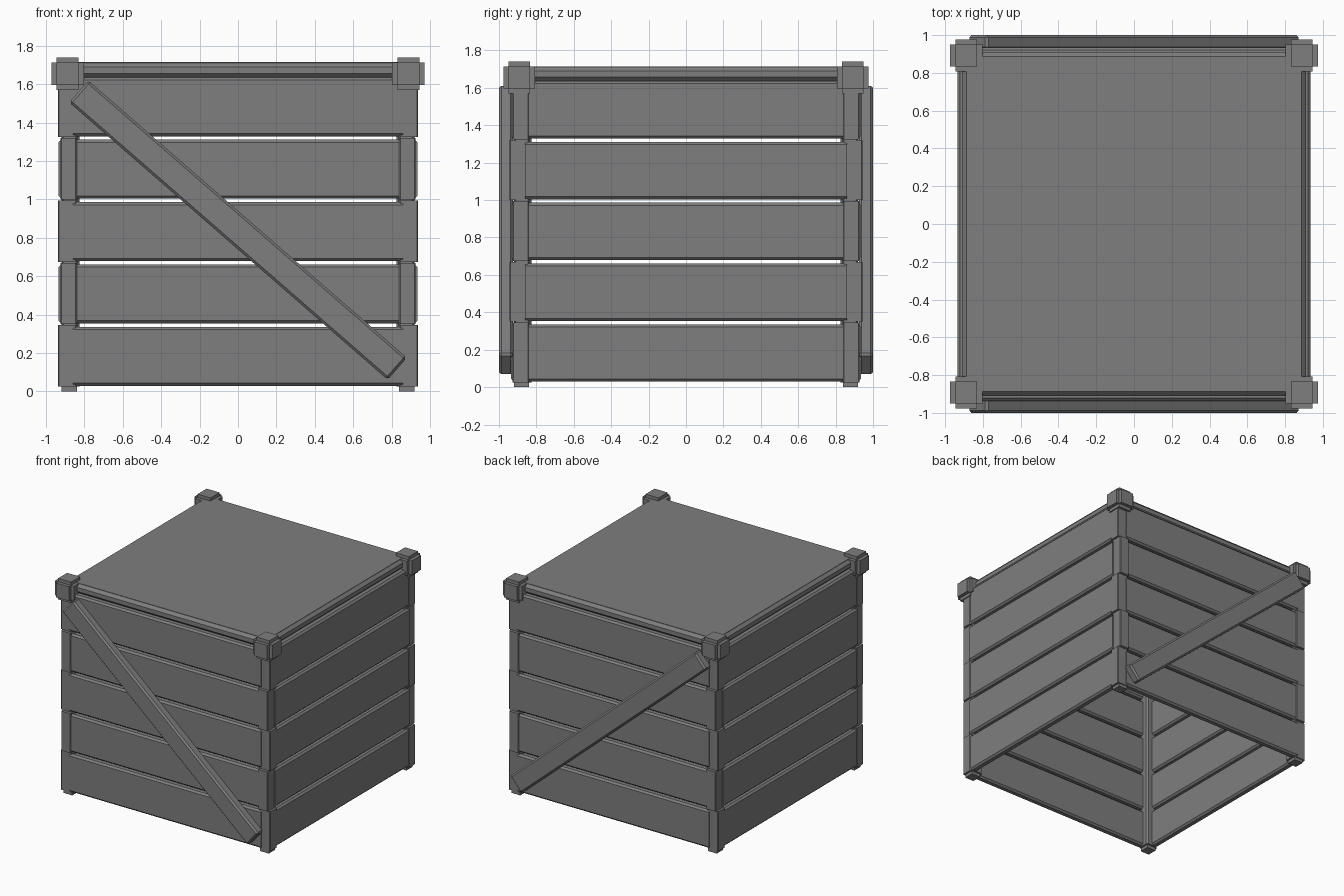
import bpy, bmesh, math
from mathutils import Matrix, Vector

if "Cube" in bpy.data.objects:
    bpy.data.objects.remove(bpy.data.objects["Cube"], do_unlink=True)

GREY = (0.21, 0.21, 0.21, 1)
mat = bpy.data.materials.new("grey")
mat.use_nodes = True
mat.diffuse_color = GREY
mat.node_tree.nodes["Principled BSDF"].inputs["Base Color"].default_value = GREY


def box(name, lo, hi, bevel=0.0, axis=None, matrix=Matrix()):
    """Box between two corners; bevels all edges, or only those along one axis."""
    lo, hi = Vector(lo), Vector(hi)
    bm = bmesh.new()
    bmesh.ops.create_cube(bm, size=1)
    bmesh.ops.scale(bm, vec=hi - lo, verts=bm.verts)
    bmesh.ops.translate(bm, vec=(lo + hi) / 2, verts=bm.verts)
    if bevel:
        edges = [e for e in bm.edges if axis is None or
                 abs((e.verts[0].co - e.verts[1].co).normalized()[axis]) > 0.9]
        bmesh.ops.bevel(bm, geom=edges, offset=bevel, segments=1, affect='EDGES')
    bm.transform(matrix)
    bmesh.ops.recalc_face_normals(bm, faces=bm.faces)
    mesh = bpy.data.meshes.new(name)
    bm.to_mesh(mesh)
    bm.free()
    mesh.materials.append(mat)
    obj = bpy.data.objects.new(name, mesh)
    bpy.context.collection.objects.link(obj)
    return obj


def centred(name, centre, half):
    c, h = Vector(centre), Vector(half)
    return box(name, c - h, c + h)


ROWS, PITCH, BASE, GAP = 5, 0.325, 0.02, 0.009

# Slatted walls, one per side
for side, angle in (("front", 0), ("right", 90), ("back", 180), ("left", 270)):
    turn = Matrix.Rotation(math.radians(angle), 4, 'Z')
    for row in range(ROWS):
        z = BASE + row * PITCH
        box(f"{side}_plank_{row + 1}", (-0.86, -0.935, z + GAP),
            (0.86, -0.875, z + PITCH - GAP), 0.014, 0, turn)
    # Lid edge strip
    box(f"{side}_lid_strip", (-0.84, -0.91, 1.635), (0.84, -0.84, 1.712), 0.022, 0, turn)

# Corners: post, foot, stepped wall ends and capping block
for sx, xname in ((-1, "left"), (1, "right")):
    for sy, yname in ((-1, "front"), (1, "back")):
        tag = f"{yname}_{xname}"
        flip = Matrix.Diagonal((sx, sy, 1, 1))
        box(f"{tag}_post", (0.825, 0.825, 0.025), (0.92, 0.92, 1.64), 0.012, 2, flip)
        box(f"{tag}_foot", (0.84, 0.84, 0), (0.92, 0.92, 0.04), matrix=flip)
        for row in range(ROWS):
            z = BASE + row * PITCH
            ox, oy = (0.938, 0.928) if row % 2 == 0 else (0.926, 0.943)
            box(f"{tag}_wall_end_{row + 1}", (0.84, 0.84, z + 0.005),
                (ox, oy, z + PITCH), 0.006, 2, flip)
        for axis in range(3):
            half = [0.058] * 3
            half[axis] = 0.085
            centred(f"{tag}_cap_{'xyz'[axis]}", (sx * 0.888, sy * 0.892, 1.655), half)

# Lid panel
box("lid", (-0.888, -0.888, 1.64), (0.888, 0.888, 1.715))

# Diagonal braces on front and back
for sy, yname in ((-1, "front"), (1, "back")):
    place = (Matrix.Translation((0, sy * 0.962, 0.84))
             @ Matrix.Rotation(math.atan2(1.445, 1.66), 4, 'Y'))
    box(f"{yname}_brace", (-1.1, -0.038, -0.076), (1.1, 0.038, 0.076), 0.013, None, place)
